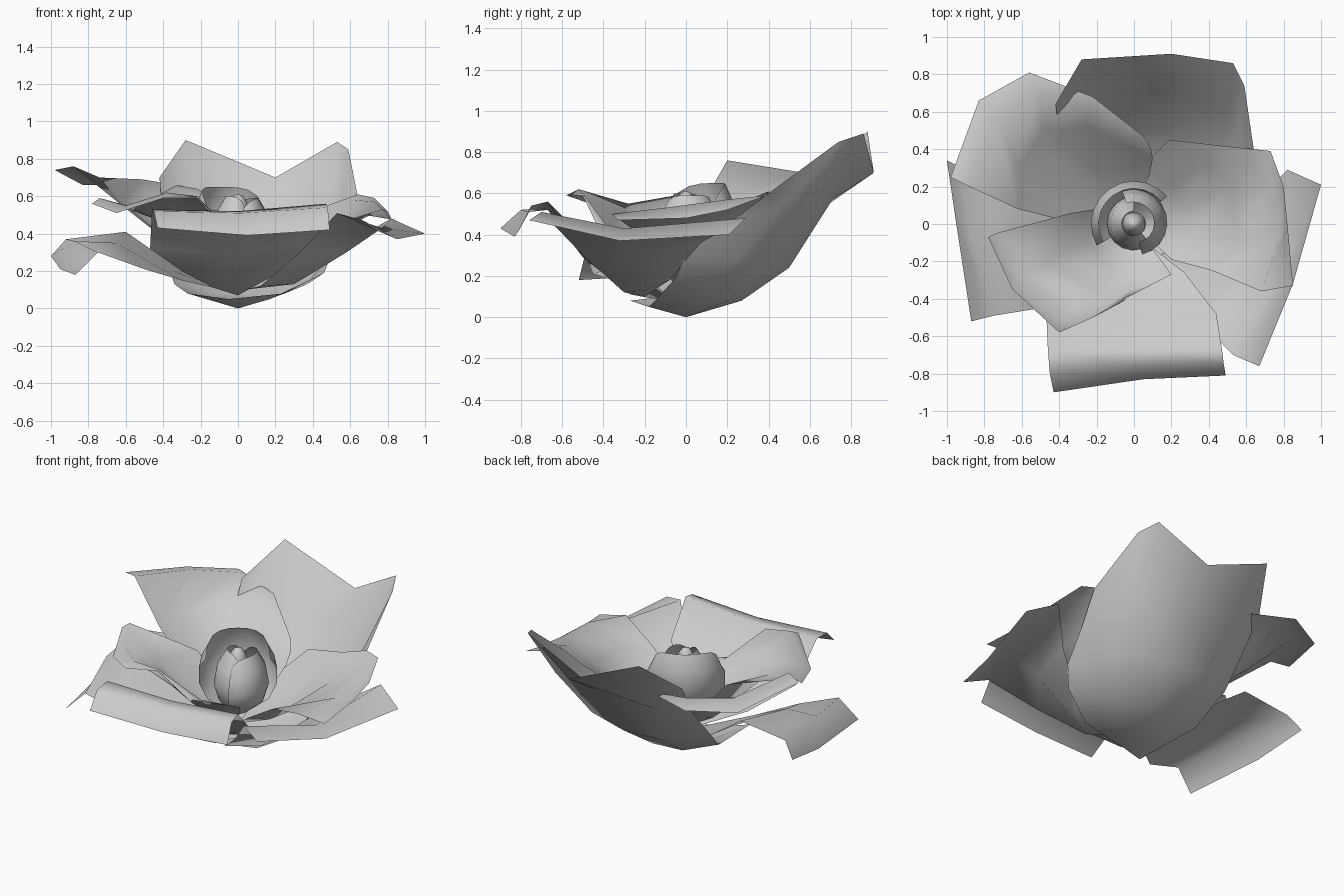
import bpy
import bmesh
from math import sin, cos, radians

default_cube = bpy.data.objects.get("Cube")
if default_cube:
    bpy.data.objects.remove(default_cube, do_unlink=True)


def make_material(name, value):
    material = bpy.data.materials.new(name)
    material.use_nodes = True
    colour = (value, value, value, 1)
    material.diffuse_color = colour
    shader = material.node_tree.nodes["Principled BSDF"]
    shader.inputs["Base Color"].default_value = colour
    shader.inputs["Roughness"].default_value = .8
    return material


petal_grey = make_material("petal grey", .6)


def finish(name, mesh_data):
    """Turn a bmesh into a smooth shaded object with upward normals."""
    mesh_data.normal_update()
    if sum(face.normal.z * face.calc_area() for face in mesh_data.faces) < 0:
        bmesh.ops.reverse_faces(mesh_data, faces=mesh_data.faces[:])
    for face in mesh_data.faces:
        face.smooth = True
    mesh = bpy.data.meshes.new(name)
    mesh_data.to_mesh(mesh)
    mesh_data.free()
    mesh.materials.append(petal_grey)
    part = bpy.data.objects.new(name, mesh)
    bpy.context.collection.objects.link(part)
    return part


def skin(mesh_data, rows):
    """Join neighbouring rows of points with quads."""
    grid = [[mesh_data.verts.new(point) for point in row] for row in rows]
    for lower, upper in zip(grid, grid[1:]):
        for i in range(len(lower) - 1):
            mesh_data.faces.new((lower[i], lower[i + 1], upper[i + 1], upper[i]))
    return grid


def petal(name, base_point, *rows):
    """Open petal: a fan at the base, then a sheet through the rows."""
    mesh_data = bmesh.new()
    grid = skin(mesh_data, rows)
    base = mesh_data.verts.new(base_point)
    for left, right in zip(grid[0], grid[0][1:]):
        mesh_data.faces.new((base, right, left))
    bmesh.ops.recalc_face_normals(mesh_data, faces=mesh_data.faces[:])
    return finish(name, mesh_data)


def wrap(name, start, end, profile, drift=0, steps=10, droop=.06):
    """Furled petal: a profile of radius and height swept round the axis."""
    rows = []
    for level, (radius, height) in enumerate(profile):
        row = []
        for i in range(steps + 1):
            t = i / steps
            angle = radians(start + (end - start) * t)
            reach = radius + drift * t
            # the rim dips towards both side edges
            dip = droop * (2 * t - 1) ** 4 * level / (len(profile) - 1)
            row.append((reach * cos(angle), reach * sin(angle), height - dip))
        rows.append(row)
    mesh_data = bmesh.new()
    skin(mesh_data, rows)
    return finish(name, mesh_data)


# Outer petals, each listed from the base towards the rim
petal("back_petal", (-.05, -.18, .05),
      [(-.27, -.27, .08), (-.1, -.03, .03), (0, 0, 0),
       (.1, -.02, .03), (.17, -.06, .05), (.24, -.15, .08)],
      [(-.34, .15, .13), (-.15, .25, .08), (.05, .27, .08),
       (.25, .2, .08), (.37, .09, .13), (.46, -.05, .19)],
      [(-.4, .35, .31), (-.2, .5, .25), (.1, .5, .24),
       (.38, .42, .25), (.47, .25, .28), (.51, 0, .31)],
      [(-.4, .5, .48), (-.27, .68, .54), (.15, .71, .57),
       (.5, .62, .55), (.55, .46, .53), (.57, .2, .45)],
      [(-.42, .64, .7), (-.28, .88, .9), (.2, .91, .7),
       (.53, .86, .89), (.59, .74, .85), (.64, .4, .6)])

petal("back_right_petal", (0, 0, .1),
      [(-.3, 0, .3), (-.33, .2, .32), (-.2, .3, .32), (-.05, .3, .3), (.08, .25, .3)],
      [(-.62, .08, .55), (-.62, .3, .57), (-.48, .5, .57), (-.25, .52, .55), (.1, .35, .39)],
      [(-.88, .2, .76), (-.74, .57, .7), (-.51, .71, .69), (-.25, .62, .62), (.09, .41, .45)],
      [(-.98, .25, .74), (-.83, .66, .66), (-.56, .81, .66), (-.22, .68, .64), (.05, .47, .5)])

petal("low_right_petal", (0, 0, .08),
      [(-.3, -.27, .15), (-.35, 0, .2), (-.3, .25, .2)],
      [(-.5, -.45, .21), (-.65, -.1, .35), (-.6, .3, .41)],
      [(-.75, -.49, .3), (-.87, -.1, .36), (-.92, .3, .37)],
      [(-.87, -.52, .18), (-.95, 0, .21), (-1, .34, .28)])

petal("front_right_petal", (0, 0, .15),
      [(.15, -.2, .3), (.05, -.25, .28), (-.1, -.25, .28), (-.25, -.1, .28), (-.2, .08, .32)],
      [(.2, -.27, .38), (-.02, -.35, .4), (-.22, -.36, .44), (-.45, -.2, .48), (-.33, .06, .48)],
      [(-.05, -.4, .41), (-.22, -.5, .6), (-.38, -.52, .62), (-.6, -.28, .55), (-.74, -.05, .59)],
      [(-.05, -.41, .4), (-.22, -.5, .59), (-.4, -.58, .59), (-.65, -.35, .51), (-.78, -.07, .56)])

petal("left_petal", (0, 0, .12),
      [(.2, -.19, .28), (.28, -.08, .25), (.28, .1, .25), (.2, .2, .28), (.05, .32, .33)],
      [(.42, -.25, .42), (.55, -.1, .42), (.52, .2, .45), (.38, .33, .46), (.19, .45, .48)],
      [(.68, -.36, .5), (.77, -.1, .53), (.73, .2, .57), (.62, .33, .58), (.45, .42, .54)],
      [(.85, -.33, .47), (.82, 0, .48), (.8, .2, .52), (.73, .39, .59), (.64, .4, .61)])

petal("front_petal", (0, -.05, .07),
      [(-.3, -.2, .2), (-.13, -.27, .11), (.27, -.26, .22)],
      [(-.47, -.45, .32), (0, -.5, .29), (.44, -.48, .37)],
      [(-.46, -.68, .53), (0, -.67, .52), (.47, -.67, .56)],
      [(-.45, -.8, .52), (.02, -.76, .51), (.48, -.75, .54)],
      [(-.43, -.9, .43), (.05, -.83, .39), (.49, -.81, .42)])

petal("low_left_petal", (.03, -.2, .1),
      [(.12, -.3, .12), (.3, -.2, .13), (.38, -.08, .18)],
      [(.33, -.5, .3), (.58, -.2, .3), (.6, .07, .36)],
      [(.53, -.7, .51), (.77, -.3, .43), (.82, .29, .48)],
      [(.67, -.76, .47), (.85, -.32, .37), (1, .21, .4)])

# Cup petal standing behind the bud
wrap("cup_petal", 40, 210,
     [(.06, .2), (.18, .3), (.23, .43), (.23, .56), (.19, .65)], droop=.12)

# Furled petals of the bud
wrap("bud_outer_petal", -75, 110,
     [(.04, .2), (.14, .28), (.17, .38), (.15, .5), (.1, .59)], drift=.02)
wrap("bud_inner_petal", 90, 310,
     [(.04, .2), (.12, .28), (.15, .38), (.13, .5), (.07, .6)], drift=-.01)

# Closed heart of the bud
heart = bmesh.new()
bmesh.ops.create_uvsphere(heart, u_segments=12, v_segments=8, radius=.065)
heart_object = finish("bud_heart", heart)
heart_object.scale.z = 2.2
heart_object.location.z = .47
